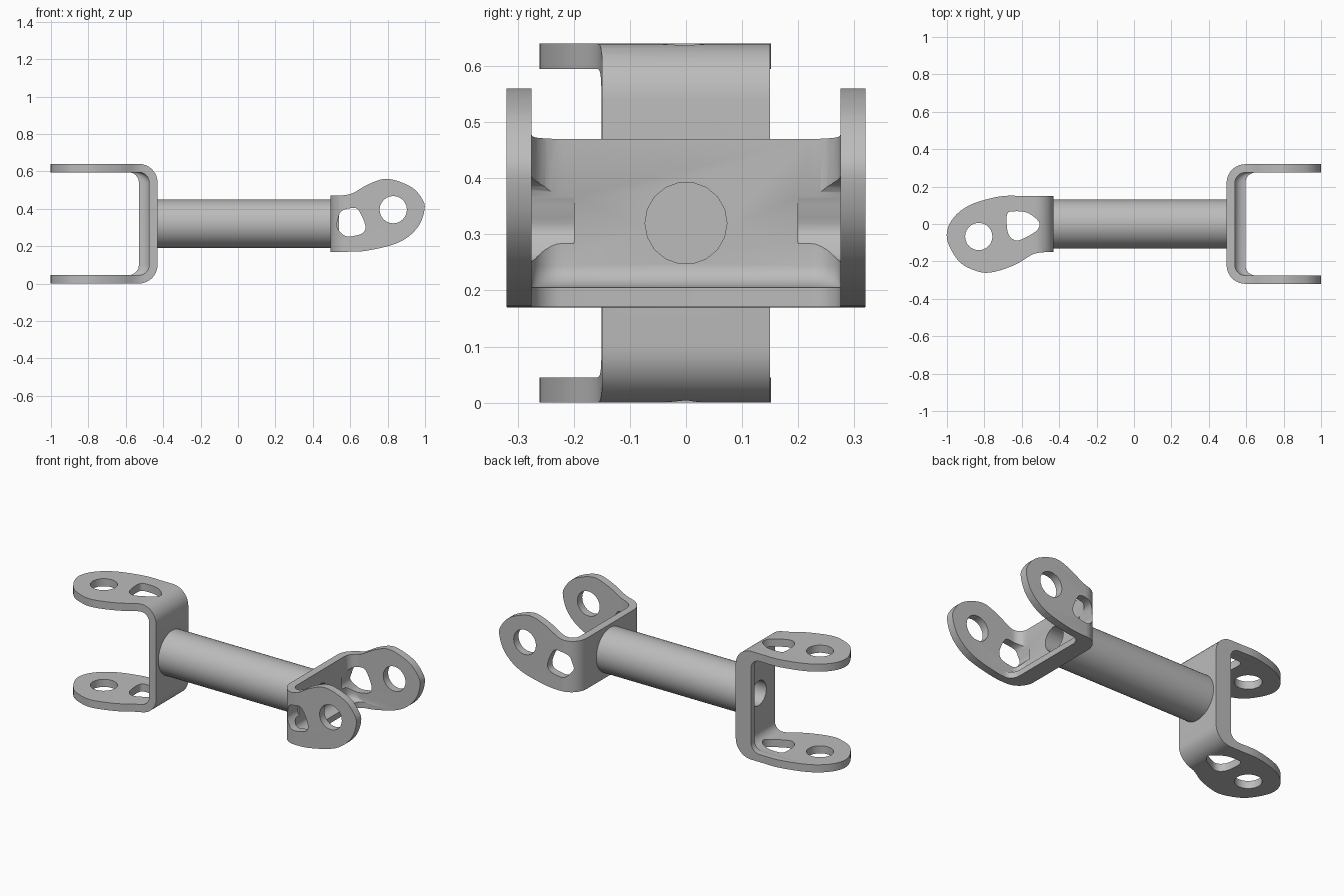
import bpy, bmesh
from math import sin, cos, pi, radians
from mathutils import Vector

cube = bpy.data.objects.get("Cube")
if cube:
    bpy.data.objects.remove(cube, do_unlink=True)

AXIS_Z = 0.32      # height of the shaft axis
HALF = 0.32        # half span of each fork
WALL = 0.045       # plate thickness

steel = bpy.data.materials.new("grey_steel")
steel.use_nodes = True
steel.diffuse_color = (0.5, 0.5, 0.5, 1)
steel.node_tree.nodes["Principled BSDF"].inputs["Base Color"].default_value = (0.5, 0.5, 0.5, 1)


# Fork frames: u runs along the arm, v across it, w between the two arms
def right_frame(u, v, w):
    return (u, w, AXIS_Z + v)


def left_frame(u, v, w):
    return (-u, -v, AXIS_Z + w)


def loft(bm, rings):
    """Closed solid through rings of equal point count."""
    loops = [[bm.verts.new(p) for p in ring] for ring in rings]
    n = len(loops[0])
    for a, b in zip(loops, loops[1:]):
        for i in range(n):
            j = (i + 1) % n
            bm.faces.new((a[i], a[j], b[j], b[i]))
    bm.faces.new(loops[0])
    bm.faces.new(loops[-1])


def finish(name, bm):
    bmesh.ops.recalc_face_normals(bm, faces=bm.faces)
    mesh = bpy.data.meshes.new(name)
    bm.to_mesh(mesh)
    bm.free()
    mesh.materials.append(steel)
    obj = bpy.data.objects.new(name, mesh)
    bpy.context.collection.objects.link(obj)
    return obj


def activate(obj):
    bpy.ops.object.select_all(action='DESELECT')
    obj.select_set(True)
    bpy.context.view_layer.objects.active = obj


def cut(obj, tool, operation):
    mod = obj.modifiers.new("cut", 'BOOLEAN')
    mod.operation = operation
    mod.solver = 'EXACT'
    mod.object = tool
    activate(obj)
    bpy.ops.object.modifier_apply(modifier=mod.name)


def smooth(points, closed, steps=5):
    """Rounded curve through a few points."""
    p = [Vector(q) for q in points]
    n = len(p)
    out = []
    for i in range(n if closed else n - 1):
        if closed:
            a, b, c, d = (p[(i + k) % n] for k in (-1, 0, 1, 2))
        else:
            a, b, c, d = (p[min(max(i + k, 0), n - 1)] for k in (-1, 0, 1, 2))
        for s in range(steps):
            t = s / steps
            out.append(0.5 * (2 * b + (c - a) * t + (2 * a - 5 * b + 4 * c - d) * t ** 2
                              + (3 * b - a - 3 * c + d) * t ** 3))
    return out if closed else out + [p[-1]]


def arc(cu, cw, r, start, end, steps=8):
    angles = [radians(start + (end - start) * i / steps) for i in range(steps + 1)]
    return [(cu + r * cos(a), cw + r * sin(a)) for a in angles]


def u_profile(base, web, outer=0.1, inner=0.055):
    """U-shaped plate section with rounded corners."""
    end, o, i = 1.05, HALF - outer, HALF - WALL - inner
    return ([(end, -HALF)] + arc(base + outer, -o, outer, 270, 180)
            + arc(base + outer, o, outer, 180, 90) + [(end, HALF), (end, HALF - WALL)]
            + arc(base + web + inner, i, inner, 90, 180)
            + arc(base + web + inner, -i, inner, 180, 270) + [(end, WALL - HALF)])


def make_fork(name, frame, base, outline, window, eye):
    # Bent plate with a thick lip that blends into the thinner web
    lip, blend = 0.055, 0.04
    levels = [(-0.2, lip), (-0.115, lip)]
    levels += [(-0.115 + blend * (1 - cos(a)), lip * (1 - sin(a)))
               for a in [pi / 2 * k / 6 for k in range(1, 7)]]
    levels.append((0.3, 0))
    bm = bmesh.new()
    loft(bm, [[frame(u, v, w) for u, w in u_profile(base, WALL + extra)]
              for v, extra in levels])
    fork = finish(name, bm)

    # Trim to the arm outline
    side = smooth(outline, False)
    shape = [(base - 0.05, -0.15)] + [tuple(q) for q in side] + [(base - 0.05, 0.15)]
    bm = bmesh.new()
    loft(bm, [[frame(u, v, w) for u, v in shape] for w in (-0.5, 0.5)])
    trim = finish(name + "_trim", bm)
    cut(fork, trim, 'INTERSECT')

    # Round eye and rounded window in both arms
    ring = arc(eye[0], eye[1], 0.073, 0, 360, 24)[:-1]
    bm = bmesh.new()
    for sign in (-1, 1):
        for hole in (ring, [tuple(q) for q in smooth(window, True, 4)]):
            loft(bm, [[frame(u, v, sign * w) for u, v in hole] for w in (0.2, 0.4)])
    holes = finish(name + "_holes", bm)
    cut(fork, holes, 'DIFFERENCE')
    for tool in (trim, holes):
        bpy.data.objects.remove(tool, do_unlink=True)
    return fork


def cylinder(name, x0, x1, r, sides):
    bm = bmesh.new()
    loft(bm, [[(x, y, AXIS_Z + z) for y, z in arc(0, 0, r, 0, 360, sides)[:-1]]
              for x in (x0, x1)])
    return finish(name, bm)


# Fork with upright arms
right_fork = make_fork(
    "right_fork", right_frame, 0.495,
    [(0.58, -0.15), (0.69, -0.144), (0.86, -0.1), (0.96, -0.02), (0.998, 0.08), (0.98, 0.14),
     (0.92, 0.2), (0.8, 0.24), (0.7, 0.212), (0.61, 0.162), (0.54, 0.15)],
    [(0.55, 0.065), (0.6, 0.083), (0.642, 0.075), (0.68, -0.005), (0.67, -0.048),
     (0.62, -0.065), (0.57, -0.064), (0.53, -0.02), (0.534, 0.02)],
    (0.83, 0.075))

# Fork with level arms
left_fork = make_fork(
    "left_fork", left_frame, 0.43,
    [(0.6, -0.15), (0.72, -0.147), (0.88, -0.1), (0.975, -0.02), (1.0, 0.08), (0.94, 0.195),
     (0.86, 0.245), (0.77, 0.26), (0.64, 0.22), (0.54, 0.162), (0.47, 0.15)],
    [(0.677, -0.055), (0.64, -0.068), (0.57, -0.06), (0.51, -0.015), (0.51, 0.02),
     (0.54, 0.05), (0.62, 0.088), (0.665, 0.065), (0.68, 0.01)],
    (0.83, 0.067))

# Shaft between the forks, with a blind bore at each end
shaft = cylinder("shaft", -0.432, 0.497, 0.13, 48)
for x0, x1, fork in ((-0.55, -0.25, left_fork), (0.32, 0.62, right_fork)):
    bore = cylinder("bore", x0, x1, 0.073, 18)
    cut(shaft, bore, 'DIFFERENCE')
    cut(fork, bore, 'DIFFERENCE')
    bpy.data.objects.remove(bore, do_unlink=True)

for obj in (right_fork, left_fork, shaft):
    activate(obj)
    bpy.ops.object.shade_smooth_by_angle(angle=radians(30))
